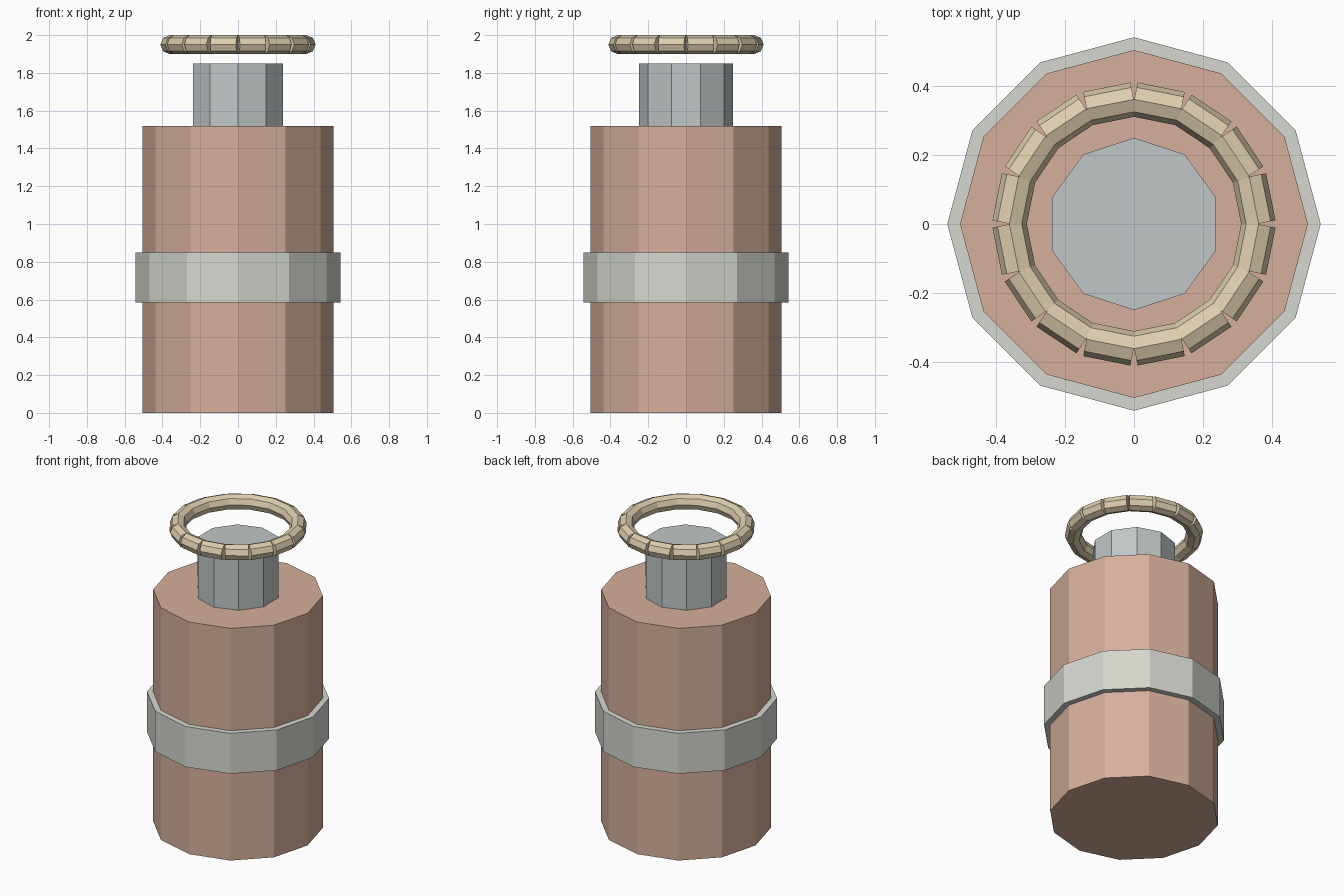
import bpy
import math
from mathutils import Matrix, Vector
import bmesh

if "Cube" in bpy.data.objects:
    bpy.data.objects.remove(bpy.data.objects["Cube"])


def paint(obj, name, rgb):
    mat = bpy.data.materials.new(name)
    mat.diffuse_color = (*rgb, 1.0)
    mat.use_nodes = True
    mat.node_tree.nodes["Principled BSDF"].inputs["Base Color"].default_value = mat.diffuse_color
    obj.data.materials.append(mat)


def cylinder(name, sides, radius, z0, z1, rgb):
    bpy.ops.mesh.primitive_cylinder_add(
        vertices=sides, radius=radius, depth=z1 - z0, location=(0, 0, (z0 + z1) / 2))
    obj = bpy.context.object
    obj.name = name
    paint(obj, name + "_colour", rgb)
    return obj


# Bottle body, wrap-around band and neck
cylinder("body", 12, 0.505, 0.0, 1.52, (0.67, 0.43, 0.33))
cylinder("band", 12, 0.542, 0.585, 0.85, (0.66, 0.68, 0.62))
cylinder("neck", 10, 0.25, 1.52, 1.85, (0.53, 0.57, 0.57))

# Floating ring of straight octagonal segments, with wedge gaps on the outside
count, ring_r, tube_r, ring_z = 16, 0.355, 0.05, 1.95
length = 2 * math.pi * ring_r / count
bm = bmesh.new()
for i in range(count):
    turn = Matrix.Rotation((i + 0.5) * 2 * math.pi / count, 4, 'Z')
    place = turn @ Matrix.Translation(Vector((ring_r, 0, 0))) @ Matrix.Rotation(math.pi / 2, 4, 'X')
    bmesh.ops.create_cone(bm, cap_ends=True, segments=8, radius1=tube_r,
                          radius2=tube_r, depth=length, matrix=place)
mesh = bpy.data.meshes.new("ring")
bm.to_mesh(mesh)
bm.free()
ring = bpy.data.objects.new("ring", mesh)
ring.location.z = ring_z
bpy.context.collection.objects.link(ring)
paint(ring, "ring_colour", (0.73, 0.62, 0.43))
